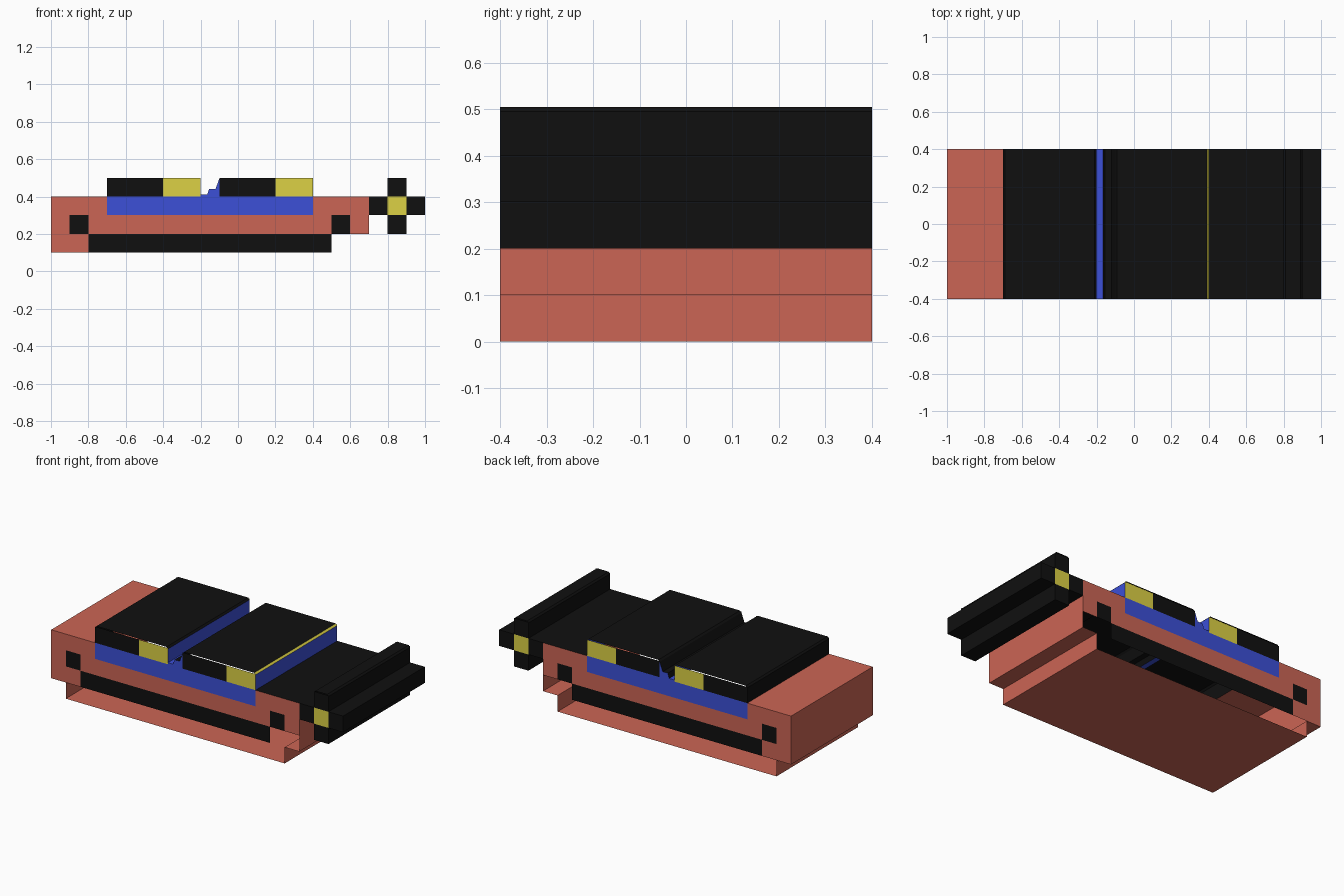
import bpy

if "Cube" in bpy.data.objects:
    bpy.data.objects.remove(bpy.data.objects["Cube"])

D = 0.4      # half depth
P = 0.1      # size of one pixel block

COLOURS = {
    "salmon": (0.60, 0.13, 0.09, 1),
    "black": (0.005, 0.005, 0.005, 1),
    "blue": (0.045, 0.08, 0.68, 1),
    "yellow": (0.72, 0.64, 0.06, 1),
}
MATS = {}
for cname, rgba in COLOURS.items():
    MATS[cname] = bpy.data.materials.new(cname)
    MATS[cname].diffuse_color = rgba


def make(name, verts, faces, colour):
    me = bpy.data.meshes.new(name)
    me.from_pydata(verts, [], faces)
    me.materials.append(MATS[colour])
    ob = bpy.data.objects.new(name, me)
    bpy.context.collection.objects.link(ob)
    return ob


def skin(name, profile, colour):
    """Sweep an x/z outline from front to back (outline runs clockwise)."""
    n = len(profile)
    verts = [(x, y, z) for y in (-D, D) for x, z in profile]
    faces = [(i, i + n, i + n + 1, i + 1) for i in range(n - 1)]
    make(name, verts, faces, colour)


def end_panels(name, polygons, colour):
    """Flat x/z polygons (anticlockwise) on both the front and the back."""
    verts, faces = [], []
    for poly in polygons:
        for y in (-D, D):
            k = len(verts)
            verts += [(x, y, z) for x, z in poly]
            f = list(range(k, k + len(poly)))
            faces.append(f if y < 0 else f[::-1])
    make(name, verts, faces, colour)


# Pixel pattern of the ends, top row first; "." is an open pixel
ROWS = [
    "...kkkyy.kkkyy....k.",
    "sssbbbbbbbbbbbssskyk",
    "sksssssssssssskss.k.".replace("sksssssssssssskss", "sk" + "s" * 13 + "ks"),
    "ss" + "k" * 13 + ".....",
    "." * 20,
]
CODES = {"s": "salmon", "k": "black", "b": "blue", "y": "yellow"}
runs = {c: [] for c in CODES}
for r, row in enumerate(ROWS):
    z0 = (len(ROWS) - 1 - r) * P
    c = 0
    while c < len(row):
        e = c
        while e < len(row) and row[e] == row[c]:
            e += 1
        if row[c] in runs:
            x0, x1 = c * P - 1, e * P - 1
            runs[row[c]].append([(x0, z0), (x1, z0), (x1, z0 + P), (x0, z0 + P)])
        c = e
for code, polys in runs.items():
    end_panels(CODES[code] + "_end_panels", polys, CODES[code])

# Blue end of the narrow groove between the raised blocks
groove = [(-.2, .41), (-.165, .41), (-.155, .44), (-.12, .44), (-.1, .495)]
end_panels("groove_end_panels", [[(-.2, .4), (-.1, .4)] + groove[::-1]], "blue")

# Hull: underside, stepped ends and the left deck
skin("hull_shell", [(.7, .3), (.7, .1), (.6, .1), (.6, 0), (-.9, 0), (-.9, .1),
                    (-1, .1), (-1, .4), (-.7, .4)], "salmon")

# Raised blocks and groove
skin("left_block_top", [(-.7, .4), (-.7, .495), (-.69, .505), (-.21, .505), (-.2, .495)], "black")
skin("left_block_side", [(-.2, .495)] + groove[:2], "blue")
skin("groove_floor", groove[1:], "black")
skin("right_block_top", [(-.1, .495), (-.09, .505), (.39, .505)], "black")
skin("right_block_trim", [(.39, .505), (.4, .495)], "yellow")
skin("right_block_side", [(.4, .495), (.4, .4)], "blue")

# Right deck and the cross-shaped bar
skin("deck_and_cross_bar", [(.4, .4), (.8, .4), (.8, .495), (.81, .505), (.89, .505),
                            (.9, .495), (.9, .4), (1, .4), (1, .3), (.9, .3),
                            (.9, .2), (.8, .2), (.8, .3), (.7, .3)], "black")

for m in bpy.data.materials:
    if m.users and not m.is_grease_pencil:
        m.use_nodes = True
        m.node_tree.nodes["Principled BSDF"].inputs["Base Color"].default_value = m.diffuse_color
